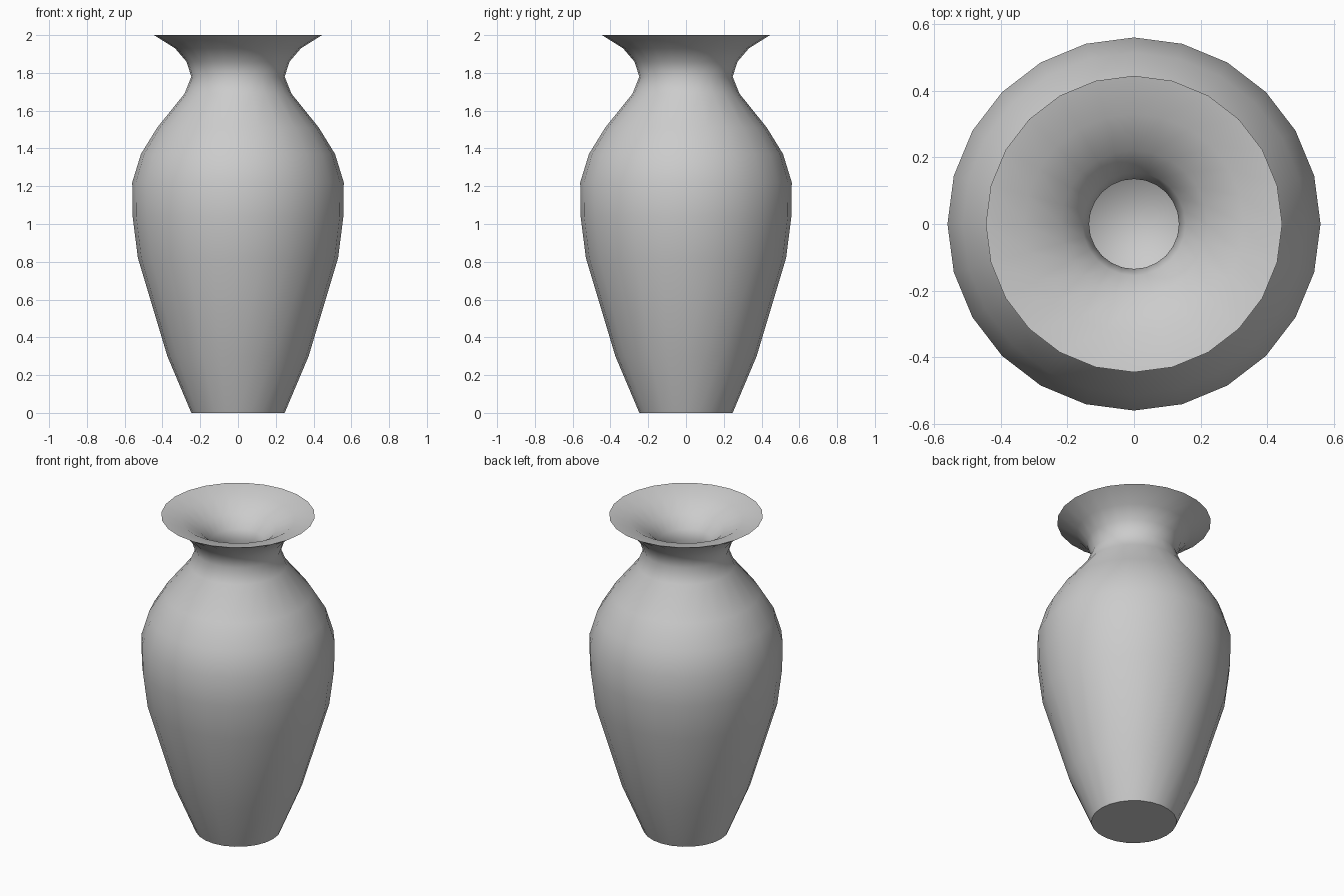
import bpy
import bmesh
from math import cos, sin, tau, radians

cube = bpy.data.objects.get("Cube")
if cube:
    bpy.data.objects.remove(cube, do_unlink=True)

SIDES = 24

# Outer wall, base to lip, as (radius, height)
OUTER = [(0.247, 0), (0.374, 0.30), (0.53, 0.82), (0.558, 1.04), (0.56, 1.22),
         (0.514, 1.37), (0.428, 1.51), (0.283, 1.69), (0.247, 1.78),
         (0.273, 1.86), (0.333, 1.93), (0.445, 2.0)]

# Inner wall, lip to floor
INNER = [(0.33, 1.975), (0.22, 1.91), (0.155, 1.84), (0.135, 1.78),
         (0.18, 1.65), (0.33, 1.45), (0.42, 1.33), (0.45, 1.2), (0.45, 1.05),
         (0.42, 0.84), (0.27, 0.33), (0.135, 0.1)]


def make_material(name, color):
    mat = bpy.data.materials.new(name)
    mat.use_nodes = True
    mat.diffuse_color = color
    mat.node_tree.nodes["Principled BSDF"].inputs["Base Color"].default_value = color
    return mat


def lathe(name, profile, mat):
    """Revolve a profile about z and cap both of its ends."""
    bm = bmesh.new()
    rings = [[bm.verts.new((r * cos(tau * i / SIDES), r * sin(tau * i / SIDES), z))
              for i in range(SIDES)] for r, z in profile]
    for low, high in zip(rings, rings[1:]):
        for i in range(SIDES):
            j = (i + 1) % SIDES
            bm.faces.new((low[i], low[j], high[j], high[i]))
    bm.faces.new(rings[0][::-1])   # underside
    bm.faces.new(rings[-1])        # inside floor
    bmesh.ops.recalc_face_normals(bm, faces=bm.faces)
    mesh = bpy.data.meshes.new(name)
    bm.to_mesh(mesh)
    bm.free()
    mesh.materials.append(mat)
    obj = bpy.data.objects.new(name, mesh)
    bpy.context.collection.objects.link(obj)
    return obj


# Vase body with flared lip
vase = lathe("vase", OUTER + INNER, make_material("grey_clay", (0.6, 0.6, 0.6, 1)))

# Smooth walls, crisp lip and base
bpy.ops.object.select_all(action='DESELECT')
vase.select_set(True)
bpy.context.view_layer.objects.active = vase
bpy.ops.object.shade_smooth_by_angle(angle=radians(60))
